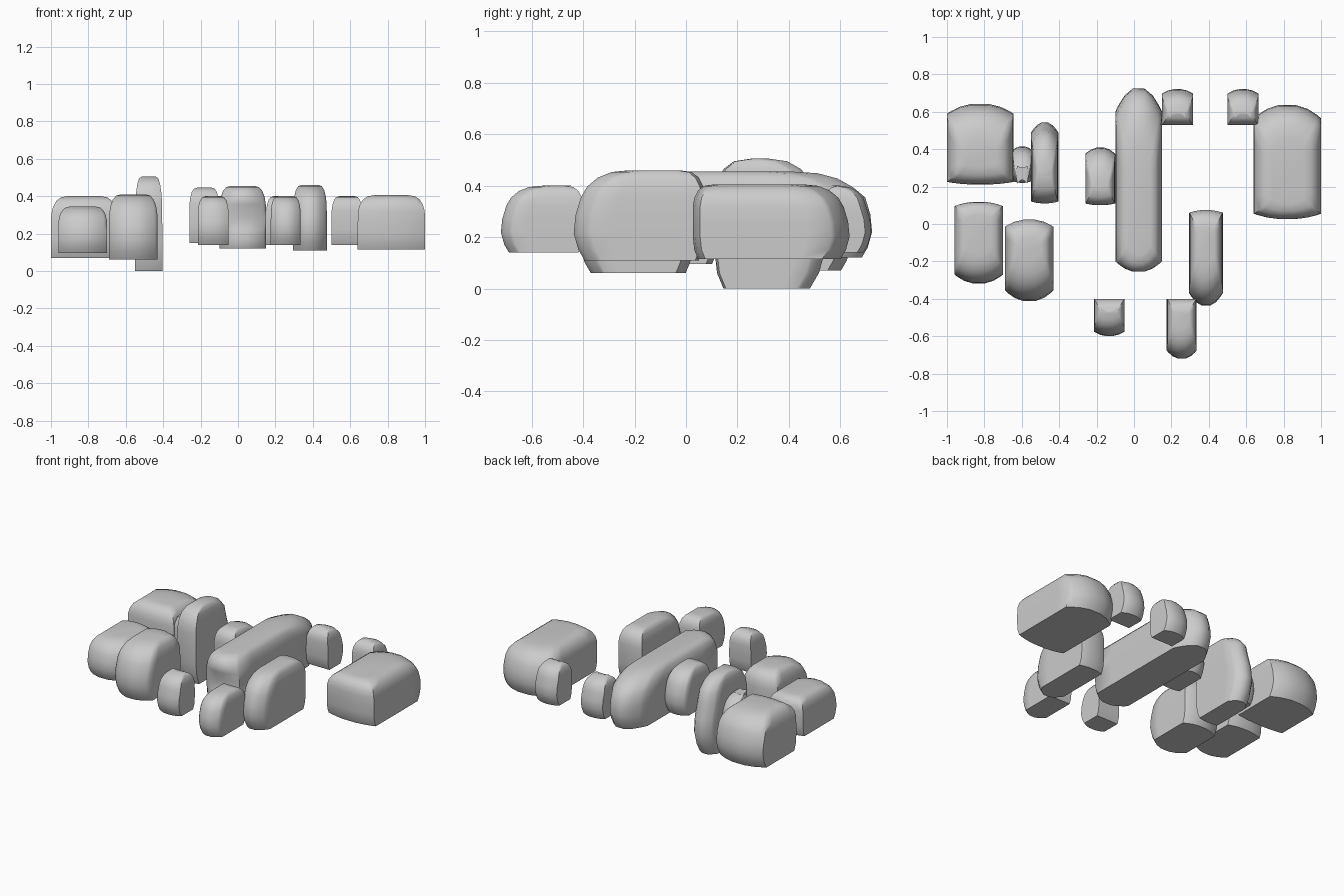
import bpy, bmesh

if "Cube" in bpy.data.objects:
    bpy.data.objects.remove(bpy.data.objects["Cube"])

# Height profile: z fraction, outer-end inset, inner-end inset (x height), side inset (x width)
LEVELS = [
    (0.00, 0.12, 0.07, 0.00),
    (0.12, 0.05, 0.02, 0.00),
    (0.30, 0.00, 0.00, 0.00),
    (0.50, 0.02, 0.00, 0.00),
    (0.70, 0.08, 0.00, 0.005),
    (0.82, 0.15, 0.02, 0.03),
    (0.92, 0.27, 0.07, 0.08),
    (0.98, 0.42, 0.15, 0.15),
    (1.00, 0.62, 0.28, 0.25),
]
US = (-1, -0.88, -0.6, -0.25, 0.25, 0.6, 0.88, 1)


def stone(name, x0, x1, y0, y1, z0, z1, outer, inner, back=True, slope=1.0, dent=0.0):
    """Rounded block: flat sides, bulging outer end, flatter inner end."""
    bm = bmesh.new()
    h, w, cx = z1 - z0, x1 - x0, (x0 + x1) / 2
    rings = []
    for f, o, i, s in LEVELS:
        if f > 0.8:
            o *= slope
        half = w * (0.5 - s)
        notch = dent * max(0, 1 - abs(f - 0.45) / 0.3)

        def end(u, amount, inset):
            return amount * abs(u) ** 2.2 + inset

        far = [(u, end(u, outer, o * h)) for u in US]
        near = [(u, end(u, inner, i * h + notch * (1 - u * u))) for u in US]
        pb, pf = (far, near) if back else (near, far)
        pts = [(cx + u * half, y0 + d) for u, d in pf]
        ya, yb = y0 + pf[-1][1], y1 - pb[-1][1]
        mids = [ya + (yb - ya) * t for t in (0.2, 0.5, 0.8)]
        pts += [(cx + half, y) for y in mids]
        pts += [(cx + u * half, y1 - d) for u, d in reversed(pb)]
        pts += [(cx - half, y) for y in reversed(mids)]
        rings.append([bm.verts.new((x, y, z0 + f * h)) for x, y in pts])
    n = len(rings[0])
    for a, b in zip(rings, rings[1:]):
        for k in range(n):
            bm.faces.new((a[k], a[(k + 1) % n], b[(k + 1) % n], b[k]))
    bm.faces.new(list(reversed(rings[0])))
    bm.faces.new(rings[-1])
    bmesh.ops.recalc_face_normals(bm, faces=bm.faces)
    mesh = bpy.data.meshes.new(name)
    bm.to_mesh(mesh)
    bm.free()
    ob = bpy.data.objects.new(name, mesh)
    bpy.context.collection.objects.link(ob)
    bpy.ops.object.select_all(action='DESELECT')
    ob.select_set(True)
    bpy.context.view_layer.objects.active = ob
    bpy.ops.object.shade_smooth_by_angle(angle=0.9)
    return ob


# Left cluster
stone("left_back_stone", -1.0, -0.645, 0.21, 0.645, 0.07, 0.40, 0.055, 0.015)
stone("left_filler_stone", -0.65, -0.545, 0.22, 0.415, 0.09, 0.38, 0.02, 0.01)
stone("tall_stone", -0.55, -0.405, 0.11, 0.545, 0.0, 0.505, 0.055, 0.01, slope=0.7)
stone("left_front_stone", -0.96, -0.70, -0.32, 0.12, 0.095, 0.345, 0.05, 0.025, back=False)
stone("left_inner_stone", -0.69, -0.43, -0.415, 0.025, 0.06, 0.41, 0.06, 0.04, back=False)

# Middle stones
stone("middle_side_stone", -0.26, -0.10, 0.10, 0.41, 0.15, 0.445, 0.035, 0.01)
stone("long_middle_stone", -0.10, 0.15, -0.265, 0.73, 0.12, 0.455, 0.13, 0.065,
      slope=1.5, dent=0.05)
stone("middle_right_stone", 0.295, 0.475, -0.44, 0.075, 0.11, 0.46, 0.07, 0.015, back=False)

# Right stone
stone("right_stone", 0.64, 1.0, 0.025, 0.64, 0.115, 0.405, 0.075, 0.03)

# Small stones at the back and front
for label, x in (("left", 0.15), ("right", 0.50)):
    stone("small_back_stone_" + label, x, x + 0.165, 0.53, 0.722, 0.14, 0.40,
          0.025, 0.0, slope=0.8)
stone("small_front_stone_left", -0.215, -0.05, -0.60, -0.40, 0.14, 0.40, 0.025, 0.0,
      back=False, slope=0.8)
stone("small_front_stone_right", 0.175, 0.335, -0.722, -0.40, 0.14, 0.40, 0.045, 0.0, back=False)
